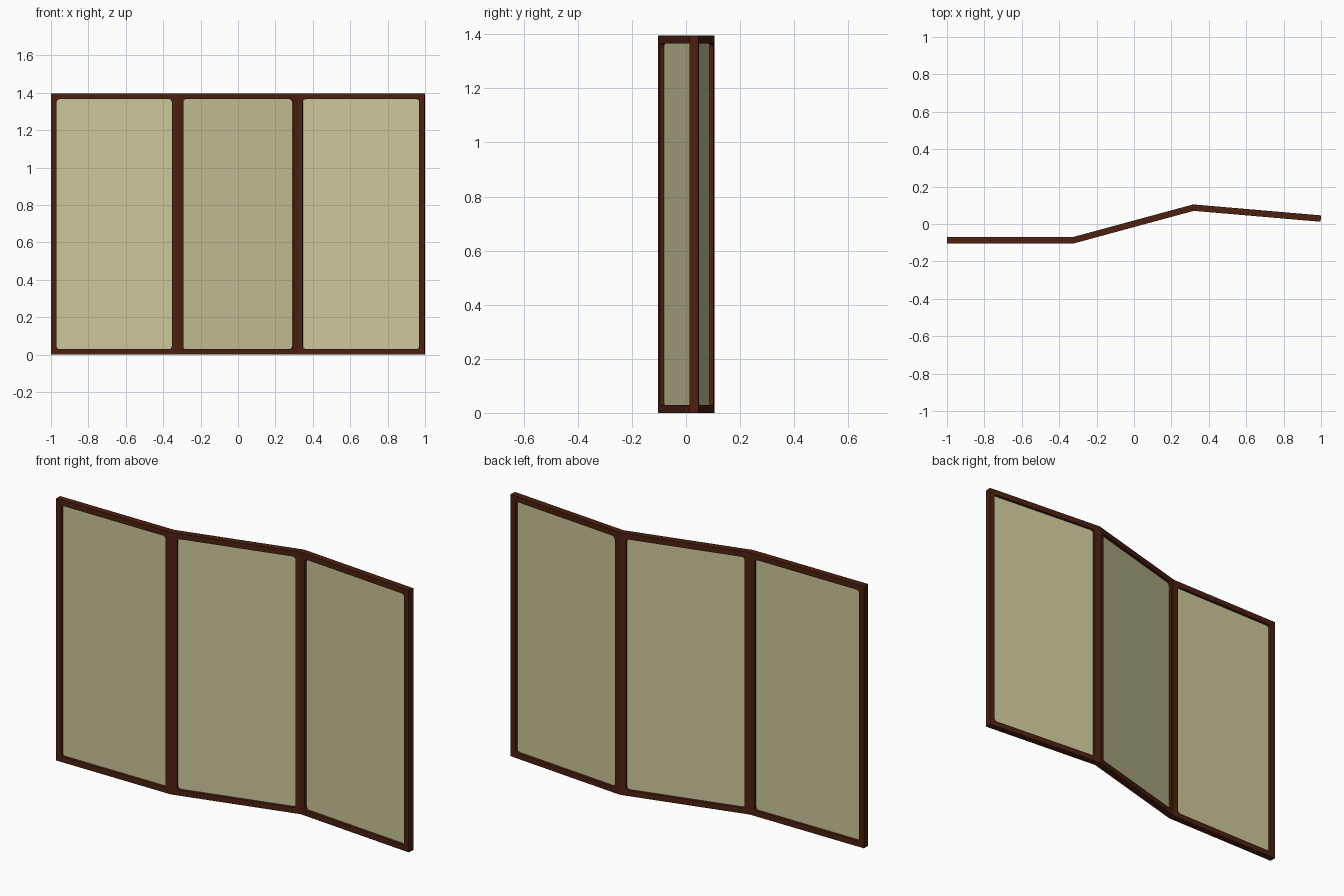
import bpy, bmesh, math
from mathutils import Vector

if "Cube" in bpy.data.objects:
    bpy.data.objects.remove(bpy.data.objects["Cube"])

H, HALF, STILE, RAD = 1.395, 0.017, 0.029, 0.016   # height, half thickness, frame width, corner radius
PANE = 0.002                                       # half thickness of the pane
SEG = 4
path = [Vector(p) for p in ((-0.999, -0.087), (-0.325, -0.087), (0.318, 0.0875), (0.999, 0.029))]


def material(name, col):
    m = bpy.data.materials.new(name)
    m.diffuse_color = (*col, 1)
    m.use_nodes = True
    m.node_tree.nodes["Principled BSDF"].inputs["Base Color"].default_value = m.diffuse_color
    return m


wood = material("dark_brown_wood", (0.072, 0.015, 0.005))
paper = material("cream_paper", (0.61, 0.57, 0.325))


def finish(bm, name, mat):
    bmesh.ops.recalc_face_normals(bm, faces=bm.faces[:])
    me = bpy.data.meshes.new(name)
    bm.to_mesh(me)
    bm.free()
    me.materials.append(mat)
    bpy.context.collection.objects.link(bpy.data.objects.new(name, me))


def normal(i):
    d = (path[i + 1] - path[i]).normalized()
    return Vector((-d.y, d.x))


def mitre(i):
    # offset direction at a joint so neighbouring panels meet cleanly
    ns = [normal(k) for k in (i - 1, i) if 0 <= k < len(path) - 1]
    m = sum(ns, Vector((0, 0))).normalized()
    return m / m.dot(ns[0])


def rounded(length):
    # rounded opening outline in panel coordinates, grouped by corner
    a, b = STILE + RAD, length - STILE - RAD
    corners = ((a, a, 180), (b, a, 270), (b, H - a, 0), (a, H - a, 90))
    return [[(u + RAD * math.cos(math.radians(g + 90 * k / SEG)),
              z + RAD * math.sin(math.radians(g + 90 * k / SEG))) for k in range(SEG + 1)]
            for u, z, g in corners]


for i, side in enumerate(("left", "middle", "right")):
    p, q, n = path[i], path[i + 1], normal(i)
    d = (q - p).normalized()
    groups = rounded((q - p).length)

    def inner(bm, s):
        return [[bm.verts.new((*(p + d * u + n * s), z)) for u, z in g] for g in groups]

    # frame with a rounded opening
    bm = bmesh.new()
    layers = []
    for s in (-HALF, HALF):
        e0, e1 = p + mitre(i) * s, q + mitre(i + 1) * s
        out = [bm.verts.new((*e, z)) for e, z in ((e0, 0), (e1, 0), (e1, H), (e0, H))]
        inn = inner(bm, s)
        for c in range(4):
            nx = (c + 1) % 4
            for k in range(SEG):
                bm.faces.new((out[c], inn[c][k], inn[c][k + 1]))
            bm.faces.new((out[c], inn[c][-1], inn[nx][0], out[nx]))
        layers.append((out, sum(inn, [])))
    for a, b in zip(*layers):
        for k in range(len(a)):
            j = (k + 1) % len(a)
            bm.faces.new((a[k], a[j], b[j], b[k]))
    finish(bm, side + "_frame", wood)

    # thin pane set in the middle of the frame
    bm = bmesh.new()
    front, back = (sum(inner(bm, s), []) for s in (-PANE, PANE))
    bm.faces.new(front)
    bm.faces.new(back)
    for k in range(len(front)):
        j = (k + 1) % len(front)
        bm.faces.new((front[k], front[j], back[j], back[k]))
    finish(bm, side + "_pane", paper)
